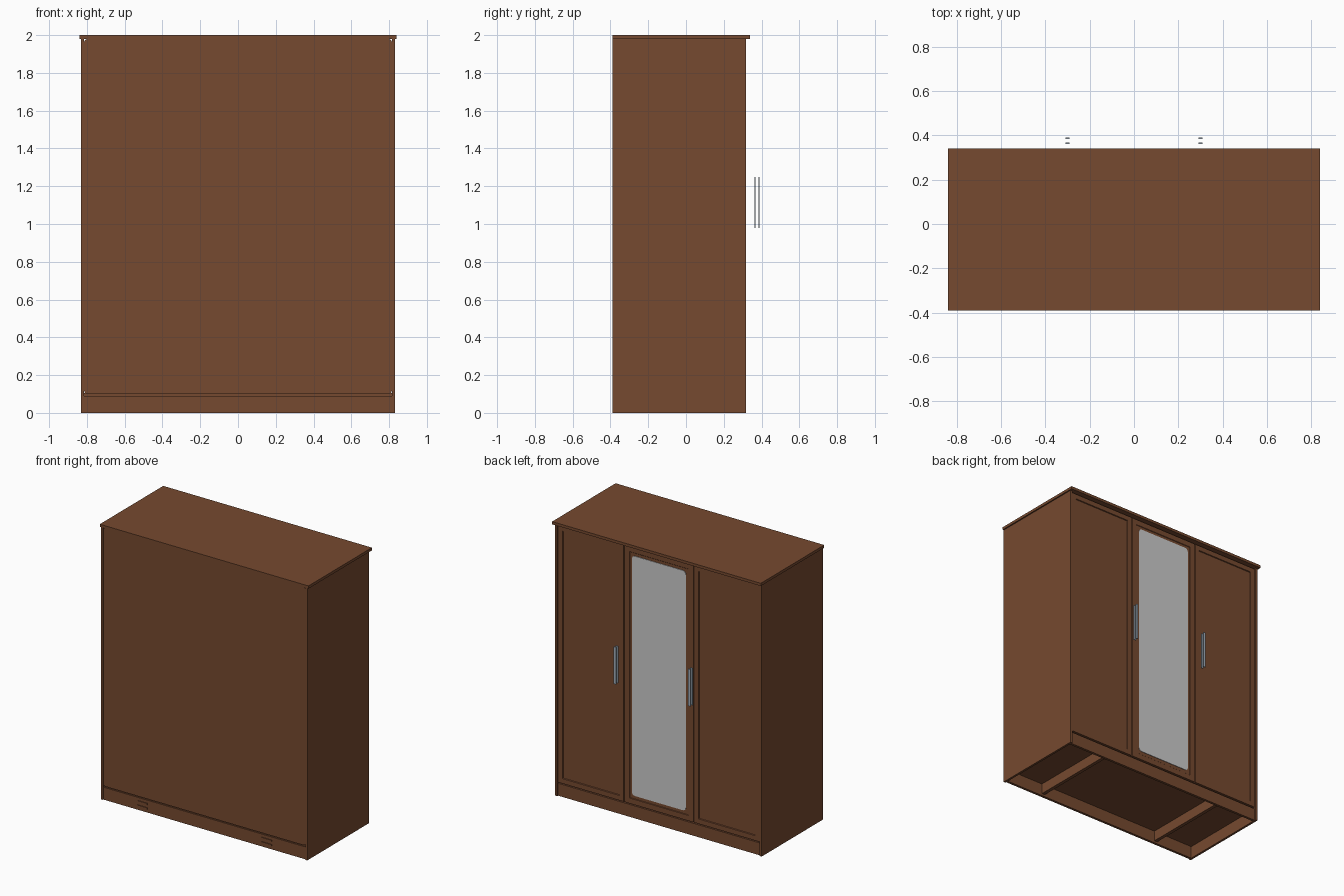
import bpy
import bmesh

cube = bpy.data.objects.get("Cube")
if cube:
    bpy.data.objects.remove(cube, do_unlink=True)


def material(name, rgb):
    m = bpy.data.materials.new(name)
    m.use_nodes = True
    m.diffuse_color = (*rgb, 1)
    m.node_tree.nodes["Principled BSDF"].inputs["Base Color"].default_value = (*rgb, 1)
    return m


wood = material("brown wood", (0.18, 0.067, 0.029))
glass = material("mirror grey", (0.6, 0.6, 0.6))
metal = material("blue grey metal", (0.36, 0.43, 0.5))


def box(name, x, y, z, mat=wood, corner=0.0, panel=0.0, depth=0.0):
    """Box from ranges; corner rounds the edges along y, panel insets the +y face."""
    bm = bmesh.new()
    bmesh.ops.create_cube(bm, size=1)
    for v in bm.verts:
        v.co = [r[0] + (c + 0.5) * (r[1] - r[0]) for c, r in zip(v.co, (x, y, z))]
    if corner:
        edges = [e for e in bm.edges if abs(e.verts[0].co.y - e.verts[1].co.y) > 1e-5]
        bmesh.ops.bevel(bm, geom=edges, offset=corner, segments=4, profile=0.5, affect='EDGES')
    if panel:
        bm.normal_update()
        face = max(bm.faces, key=lambda f: f.normal.y)
        # Small groove step between the frame and the field
        bmesh.ops.inset_region(bm, faces=[face], thickness=panel)
        bmesh.ops.inset_region(bm, faces=[face], thickness=0.004, depth=-depth)
    mesh = bpy.data.meshes.new(name)
    bm.to_mesh(mesh)
    bm.free()
    mesh.materials.append(mat)
    obj = bpy.data.objects.new(name, mesh)
    bpy.context.collection.objects.link(obj)
    return obj


def span(centre, width):
    return (centre - width / 2, centre + width / 2)


# Carcass
box("top_board", (-0.84, 0.84), (-0.39, 0.34), (1.98, 2.0))
box("back_panel", (-0.815, 0.815), (-0.385, -0.375), (0.1, 1.98), corner=0.02)
box("floor_board", (-0.815, 0.815), (-0.375, 0.29), (0.09, 0.105))
box("front_plinth", (-0.815, 0.815), (0.29, 0.308), (0, 0.09))
box("back_plinth", (-0.815, 0.815), (-0.383, -0.365), (0, 0.09))

# Doors: two panelled ones and a mirrored one in the middle
DOOR_Y, DOOR_Z = (0.292, 0.312), (0.1, 1.972)
box("middle_door", (-0.277, 0.277), DOOR_Y, DOOR_Z, panel=0.055, depth=0.003)
box("mirror", (-0.217, 0.217), (0.307, 0.3125), (0.165, 1.91), mat=glass, corner=0.025)

for side, s in (("left", 1), ("right", -1)):
    box(side + "_side_panel", span(s * 0.823, 0.016), (-0.39, 0.317), (0, 1.98))
    box(side + "_divider", span(s * 0.28, 0.016), (-0.375, 0.288), (0.105, 1.98))
    box(side + "_door", span(s * 0.547, 0.528), DOOR_Y, DOOR_Z, panel=0.05, depth=0.006)

    # Support rail under the floor and the brackets fixing it to the plinth
    box(side + "_floor_rail", span(s * 0.5, 0.025), (-0.365, 0.29), (0.015, 0.09))
    for i, z in enumerate((0.03, 0.062)):
        box(f"{side}_rail_bracket_{i}", span(s * 0.5, 0.08), (-0.388, -0.383), span(z, 0.012))

    # Handle made of two slim upright bars
    for part, y in (("rear", 0.365), ("front", 0.387)):
        box(f"{side}_handle_{part}", span(s * 0.3, 0.02), span(y, 0.006), (0.98, 1.25), mat=metal)
